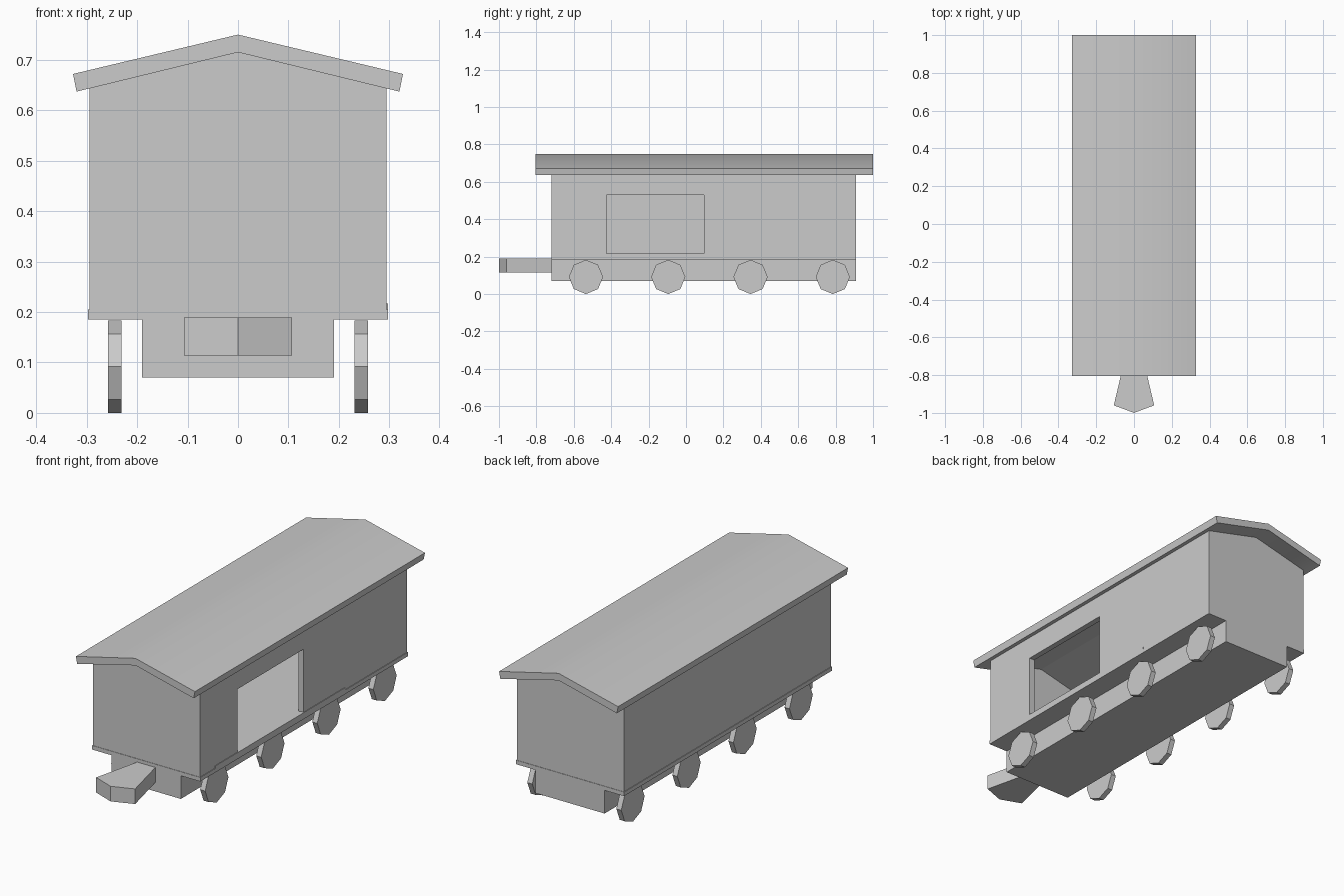
import bpy, bmesh, math
from mathutils import Vector

if "Cube" in bpy.data.objects:
    bpy.data.objects.remove(bpy.data.objects["Cube"])

grey = bpy.data.materials.new("plain grey")
grey.diffuse_color = (0.6, 0.6, 0.6, 1)
grey.use_nodes = True
grey.node_tree.nodes["Principled BSDF"].inputs["Base Color"].default_value = grey.diffuse_color


def finish(name, bm):
    bmesh.ops.recalc_face_normals(bm, faces=bm.faces)
    me = bpy.data.meshes.new(name)
    bm.to_mesh(me)
    bm.free()
    me.materials.append(grey)
    ob = bpy.data.objects.new(name, me)
    bpy.context.collection.objects.link(ob)
    return ob


def prism(name, points, sweep):
    """Closed 3D outline pushed along a vector."""
    bm = bmesh.new()
    face = bm.faces.new([bm.verts.new(p) for p in points])
    new = bmesh.ops.extrude_face_region(bm, geom=[face])["geom"]
    moved = [g for g in new if isinstance(g, bmesh.types.BMVert)]
    bmesh.ops.translate(bm, verts=moved, vec=Vector(sweep))
    return finish(name, bm)


def along_y(name, profile, y0, y1):
    return prism(name, [(x, y0, z) for x, z in profile], (0, y1 - y0, 0))


def box(name, x0, x1, y0, y1, z0, z1):
    return along_y(name, [(x0, z0), (x1, z0), (x1, z1), (x0, z1)], y0, y1)


def gable(w, z0, eave, top):
    return [(-w, z0), (w, z0), (w, eave), (0, top), (-w, eave)]


def cut(target, cutter):
    mod = target.modifiers.new("cut", "BOOLEAN")
    mod.operation = "DIFFERENCE"
    mod.solver = "EXACT"
    mod.object = cutter
    bpy.context.view_layer.objects.active = target
    bpy.ops.object.modifier_apply(modifier=mod.name)
    bpy.data.objects.remove(cutter)


FRONT, BACK = -0.72, 0.91

# Hollow wagon walls with one doorway on the right side
walls = along_y("wagon_walls", gable(0.294, 0.2, 0.647, 0.718), FRONT + 0.002, BACK - 0.002)
cut(walls, along_y("inside_cutter", gable(0.265, 0.215, 0.63, 0.694), FRONT + 0.03, BACK - 0.03))
cut(walls, box("door_cutter", 0.2, 0.4, -0.425, 0.095, 0.215, 0.53))

# Floor slab, door sill and underframe
box("floor", -0.297, 0.297, FRONT, BACK, 0.185, 0.205)
box("door_sill", 0.28, 0.297, -0.6, 0.42, 0.205, 0.217)
box("underframe", -0.19, 0.19, FRONT, BACK, 0.07, 0.186)

# Gabled roof
roof = along_y("roof", [(-0.32, 0.637), (0, 0.715), (0.32, 0.637),
                        (0.327, 0.672), (0, 0.75), (-0.327, 0.672)], -0.805, 1.0)

# Front coupling, flaring to a blunt point
prism("coupling", [(-0.05, FRONT, 0.114), (-0.107, -0.96, 0.114), (0, -1.0, 0.114),
                   (0.107, -0.96, 0.114), (0.05, FRONT, 0.114)], (0, 0, 0.075))

# Eight-sided wheels, four on each side
for side, sx in (("left", -1), ("right", 1)):
    for i in range(4):
        y = -0.535 + 0.44 * i
        ring = [(sx * 0.231, y + 0.0915 * math.sin(k * math.pi / 4),
                 0.0915 + 0.0915 * math.cos(k * math.pi / 4)) for k in range(8)]
        prism(f"{side}_wheel_{i + 1}", ring, (sx * 0.027, 0, 0))

# Soften the shallow roof ridge only
bpy.ops.object.select_all(action="DESELECT")
roof.select_set(True)
bpy.context.view_layer.objects.active = roof
bpy.ops.object.shade_smooth_by_angle(angle=math.radians(30))
